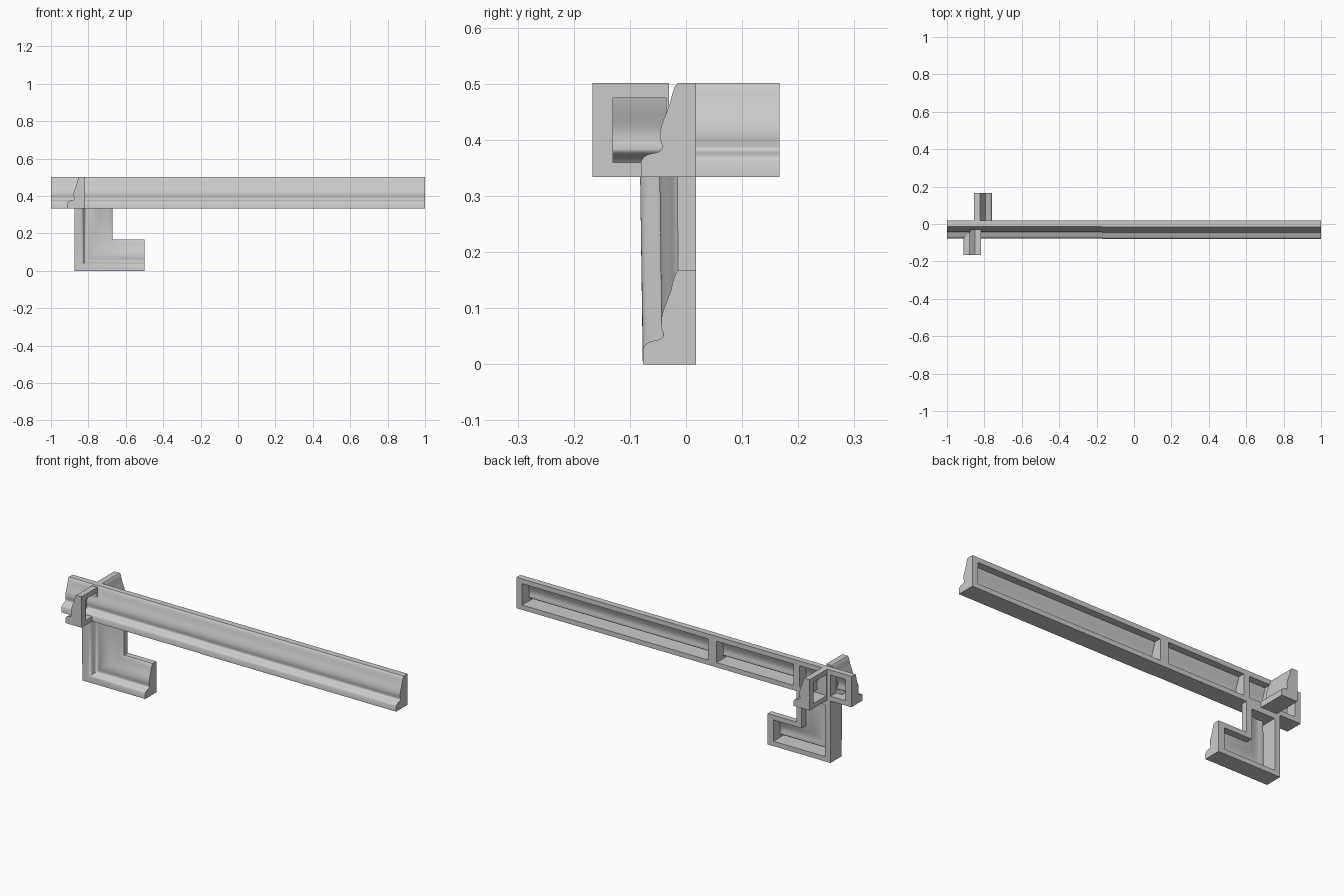
import bpy, bmesh

if "Cube" in bpy.data.objects:
    bpy.data.objects.remove(bpy.data.objects["Cube"])

# Moulding cross-section: (depth in front of back plane, height)
SECTION = [(0, 0), (.095, 0), (.095, .028), (.091, .035), (.083, .040), (.066, .044),
           (.060, .048), (.058, .054), (.062, .065), (.062, .082), (.058, .098),
           (.051, .115), (.045, .132), (.042, .145), (.039, .155), (.036, .162),
           (.032, .167), (0, .167)]
# Hollow behind the moulded face, leaving a thin skin and a rear frame
LOW, HIGH, SKIN = .026, .141, .004
HOLLOW = ([(-.01, LOW), (.091, LOW)]
          + [(d - SKIN, h - SKIN) for d, h in SECTION if .032 < h < .14]
          + [(.038, HIGH), (-.01, HIGH)])
BACK, BASE = .018, .334


def loft(name, section, stations):
    """Skin one closed section through a list of station functions."""
    bm = bmesh.new()
    rings = [[bm.verts.new(s(d, h)) for d, h in section] for s in stations]
    n = len(section)
    for a, b in zip(rings, rings[1:]):
        for i in range(n):
            bm.faces.new((a[i], a[(i + 1) % n], b[(i + 1) % n], b[i]))
    bm.faces.new(rings[0])
    bm.faces.new(rings[-1])
    bmesh.ops.recalc_face_normals(bm, faces=bm.faces)
    mesh = bpy.data.meshes.new(name)
    bm.to_mesh(mesh)
    bm.free()
    ob = bpy.data.objects.new(name, mesh)
    bpy.context.collection.objects.link(ob)
    return ob


def moulding(name, stations, pockets):
    """Solid moulding with rear pockets cut out."""
    ob = loft(name, SECTION, stations)
    bpy.context.view_layer.objects.active = ob
    for p in pockets:
        cutter = loft("pocket_cutter", HOLLOW, p)
        cutter.hide_render = True
        mod = ob.modifiers.new("pocket", 'BOOLEAN')
        mod.operation, mod.solver, mod.object = 'DIFFERENCE', 'EXACT', cutter
        bpy.ops.object.modifier_apply(modifier=mod.name)
        bpy.data.objects.remove(cutter)
    bpy.ops.object.select_all(action='DESELECT')
    ob.select_set(True)
    bpy.ops.object.shade_smooth_by_angle(angle=.7)
    return ob


def along_x(x, k=1.0):
    return lambda d, h: (x, BACK - d * k, BASE + h)


def along_y(y, plane, side):
    return lambda d, h: (plane + side * d, y, BASE + h)


def span(make, a, b, *args):
    return [make(a, *args), make(b, *args)]


# Long top moulding in two lengths meeting at a visible joint
moulding("long_rail_right", span(along_x, -.17, 1, 1.03),
         [span(along_x, -.145, .965, 1.03)])
moulding("long_rail_left", span(along_x, -1, -.17),
         [span(along_x, -.965, -.875), span(along_x, -.815, -.69),
          span(along_x, -.655, -.195)])

# Cross arms, facing opposite ways
moulding("front_arm", span(along_y, -.167, -.03, -.817, -1),
         [span(along_y, -.13, -.036, -.817, -1)])
moulding("back_arm", span(along_y, .012, .167, -.855, 1),
         [span(along_y, .022, .132, -.855, 1)])


# Mitred corner moulding below the rail
def corner(x_end, z_top):
    edge = lambda h: -.875 + h * 1.22
    return [lambda d, h: (x_end, BACK - d, h),
            lambda d, h: (edge(h), BACK - d, h),
            lambda d, h: (edge(h), BACK - d * 1.05, z_top)]


moulding("lower_corner", corner(-.5, BASE), [corner(-.535, .305)])
